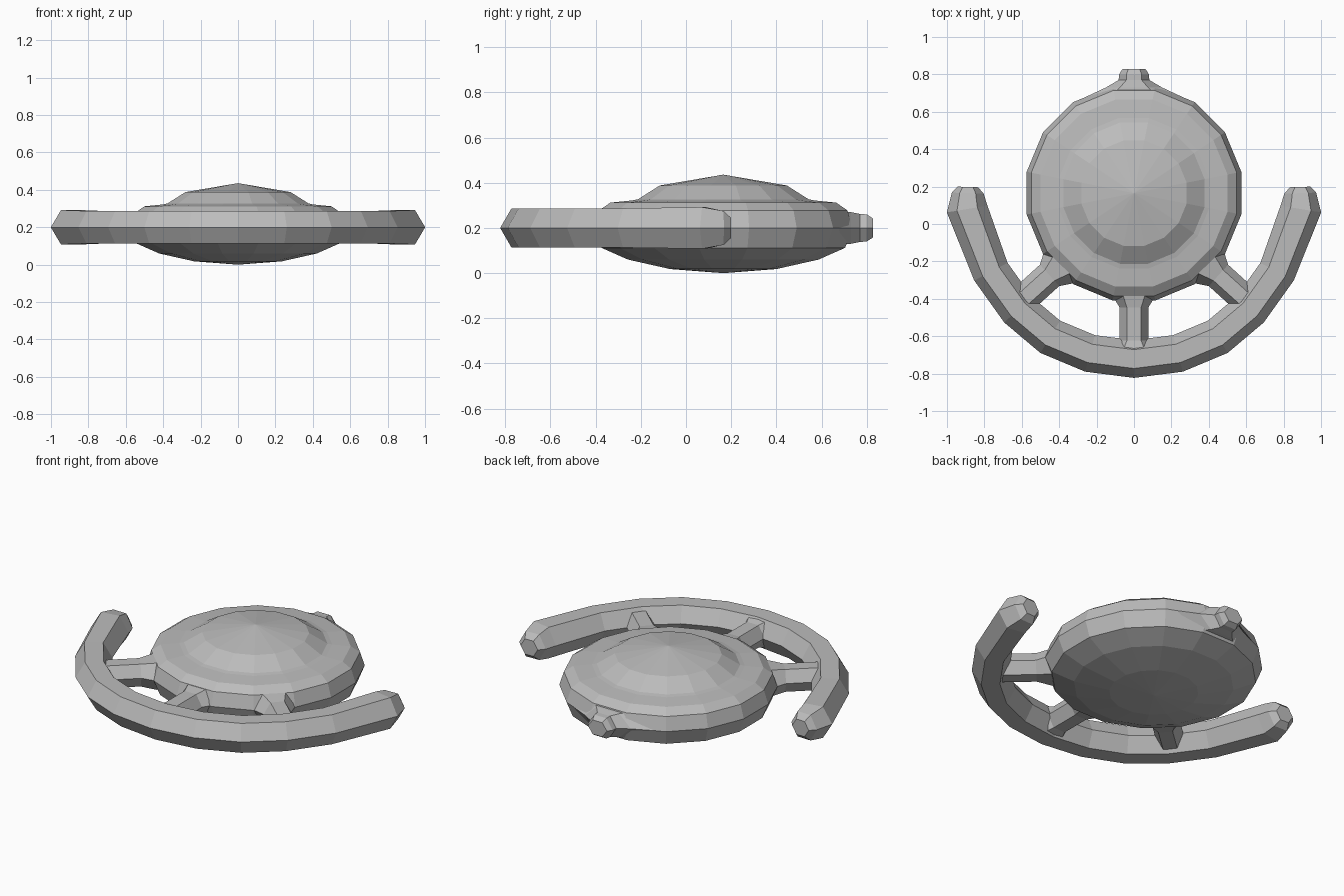
import bpy, bmesh, math
from mathutils import Vector

default = bpy.data.objects.get("Cube")
if default:
    bpy.data.objects.remove(default, do_unlink=True)

HUB = Vector((0, 0.165, 0))
MID = 0.2

grey = bpy.data.materials.new("plain_grey")
grey.use_nodes = True
COLOUR = (0.5, 0.5, 0.5, 1)
grey.diffuse_color = COLOUR
grey.node_tree.nodes["Principled BSDF"].inputs["Base Color"].default_value = COLOUR


def finish(name, bm):
    bmesh.ops.recalc_face_normals(bm, faces=bm.faces)
    mesh = bpy.data.meshes.new(name)
    bm.to_mesh(mesh)
    bm.free()
    mesh.materials.append(grey)
    obj = bpy.data.objects.new(name, mesh)
    bpy.context.collection.objects.link(obj)
    return obj


def skin(bm, rings):
    """Join matching rings of vertices with quads."""
    for a, b in zip(rings, rings[1:]):
        n = len(a)
        for i in range(n):
            j = (i + 1) % n
            bm.faces.new((a[i], a[j], b[j], b[i]))


def lathe(name, profile, bottom, top, sides=16):
    """Turn a (radius, height) profile about the hub axis, closed by two poles."""
    bm = bmesh.new()
    rings = []
    for r, z in profile:
        angles = [(i + 0.5) * math.tau / sides for i in range(sides)]
        rings.append([bm.verts.new(HUB + Vector((r * math.cos(a), r * math.sin(a), z)))
                      for a in angles])
    skin(bm, rings)
    for ring, z in ((rings[0], bottom), (rings[-1], top)):
        pole = bm.verts.new(HUB + Vector((0, 0, z)))
        for i in range(sides):
            bm.faces.new((ring[i], ring[(i + 1) % sides], pole))
    return finish(name, bm)


def hex_bar(name, stations):
    """Sweep a hexagon along stations of (x, y, half width, half height)."""
    bm = bmesh.new()
    points = [Vector(s[:2]) for s in stations]
    rings = []
    for i, (x, y, w, h) in enumerate(stations):
        before = (points[i] - points[max(i - 1, 0)]).normalized()
        after = (points[min(i + 1, len(points) - 1)] - points[i]).normalized()
        along = (before + after).normalized()
        side = Vector((-along.y, along.x, 0))
        miter = 1 / max(along.dot(after if after.length else before), 0.5)
        ring = []
        for k in range(6):
            a = k * math.tau / 6
            up = h * math.sin(a) / math.sin(math.tau / 6)
            ring.append(bm.verts.new(Vector((x, y, MID + up)) + side * w * miter * math.cos(a)))
        rings.append(ring)
    skin(bm, rings)
    bm.faces.new(rings[0])
    bm.faces.new(rings[-1])
    return finish(name, bm)


# Faceted saucer body: belly, rim, shoulder and raised dome
lathe("saucer_body",
      [(0.24, 0.018), (0.43, 0.06), (0.55, 0.112), (0.585, MID), (0.56, 0.278),
       (0.51, 0.312), (0.41, 0.322), (0.385, 0.327), (0.287, 0.388)],
      bottom=0.0, top=0.436)

# Curved bumper with rounded tips, mirrored from one half
half = [(0.888, 0.198, 0.055, 0.045), (0.889, 0.165, 0.085, 0.075),
        (0.892, 0.08, 0.108, 0.092), (0.765, -0.255, 0.1, 0.087),
        (0.62, -0.458, 0.1, 0.087), (0.448, -0.603, 0.1, 0.087),
        (0.235, -0.692, 0.1, 0.087)]
middle = [(0, -0.722, 0.1, 0.087)]
hex_bar("front_bumper", half + middle + [(-x, y, w, h) for x, y, w, h in reversed(half)])


# Three spokes, flared where they meet the rim and the bumper
def spoke(name, start, end):
    a, b = Vector(start), Vector(end)
    flare = [(0.0, 0.13, 0.08), (0.26, 0.077, 0.066),
             (0.8, 0.077, 0.066), (1.0, 0.13, 0.083)]
    hex_bar(name, [(*a.lerp(b, t), w, h) for t, w, h in flare])


spoke("front_spoke", (0, -0.36), (0, -0.69))
spoke("left_spoke", (0.385, -0.215), (0.64, -0.445))
spoke("right_spoke", (-0.385, -0.215), (-0.64, -0.445))

# Small stub at the back that grows out of the rim
hex_bar("back_stub", [(0, 0.66, 0.3, 0.078), (0, 0.73, 0.15, 0.07),
                      (0, 0.77, 0.082, 0.062), (0, 0.8, 0.08, 0.06),
                      (0, 0.828, 0.062, 0.042)])
